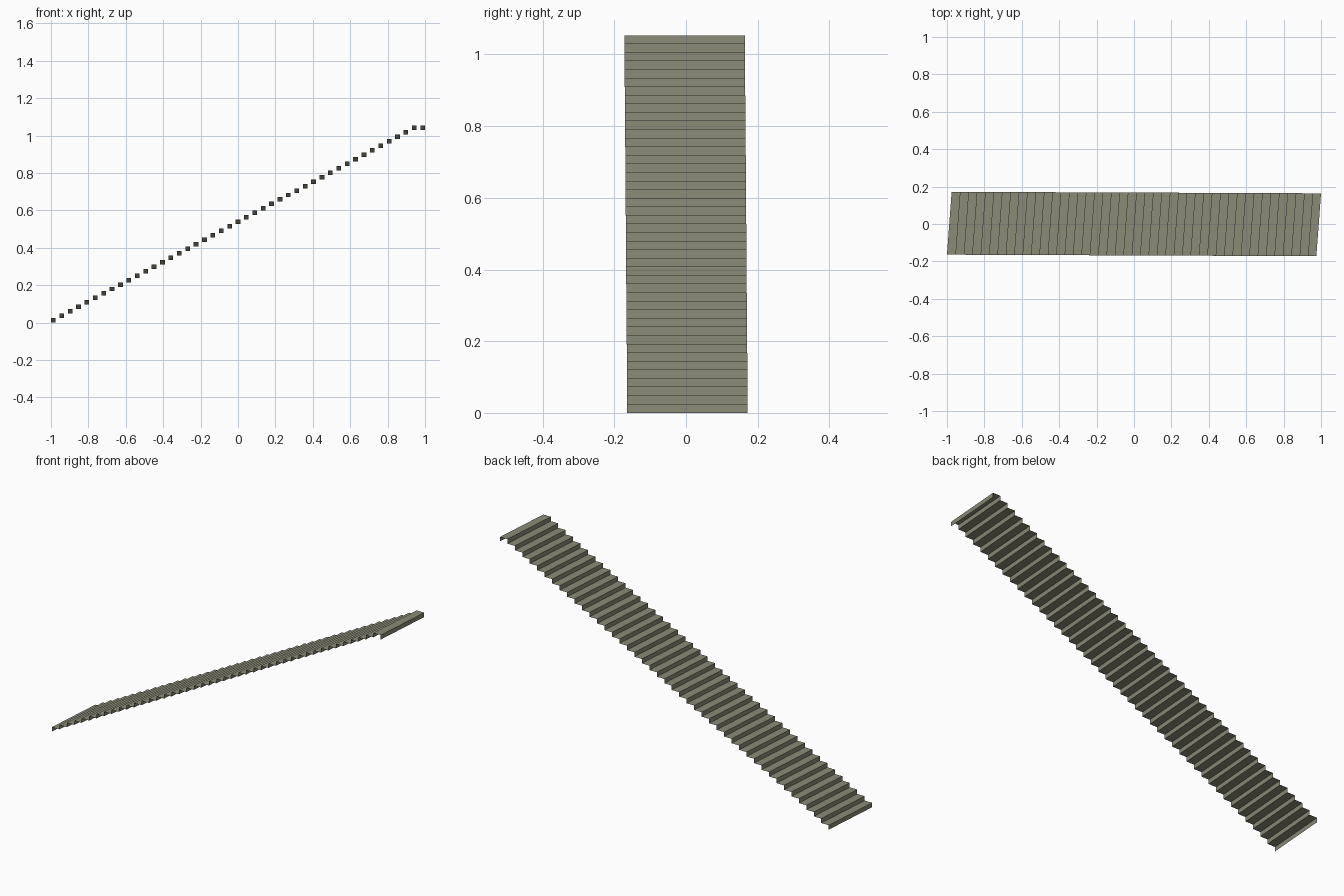
import bpy
import bmesh
from mathutils import Vector

if "Cube" in bpy.data.objects:
    bpy.data.objects.remove(bpy.data.objects["Cube"])

STEPS = 44
HEIGHT = 1.053
RISE = HEIGHT / STEPS
START = Vector((-1.0, -0.164, 0.0))       # lower front corner
RUN = Vector((1.975, -0.008, 0.0)) / STEPS  # travel of one step
WIDTH = Vector((0.025, 0.336, 0.0))       # slightly skewed step width
UP = Vector((0, 0, RISE))

stone = bpy.data.materials.new("grey olive")
stone.diffuse_color = (0.26, 0.26, 0.19, 1)
stone.use_nodes = True
stone.node_tree.nodes["Principled BSDF"].inputs["Base Color"].default_value = stone.diffuse_color

# Folded-sheet profile: riser then tread for each step, with a lip at the top
profile = [START]
for i in range(STEPS):
    profile.append(profile[-1] + UP)
    profile.append(profile[-1] + RUN)
profile.append(profile[-1] - UP)

# Sweep the profile across the width of the stair
bm = bmesh.new()
near = [bm.verts.new(p) for p in profile]
far = [bm.verts.new(p + WIDTH) for p in profile]
for i in range(len(profile) - 1):
    bm.faces.new((near[i], near[i + 1], far[i + 1], far[i]))
bm.normal_update()
if bm.faces[:][1].normal.z < 0:
    bmesh.ops.reverse_faces(bm, faces=bm.faces[:])

mesh = bpy.data.meshes.new("stair_flight")
bm.to_mesh(mesh)
bm.free()
mesh.materials.append(stone)
stairs = bpy.data.objects.new("stair_flight", mesh)
bpy.context.collection.objects.link(stairs)
